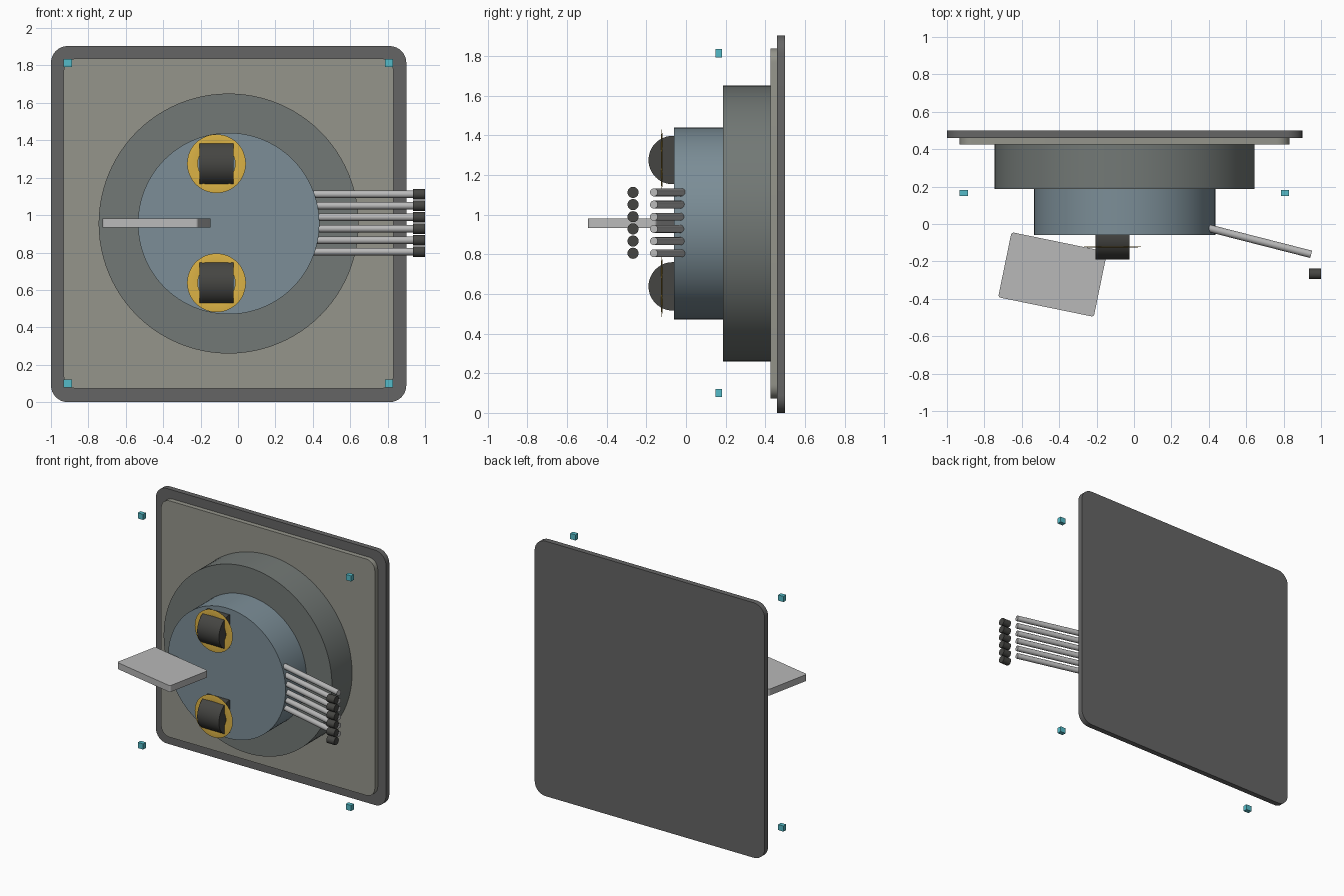
import bpy, bmesh, math
from mathutils import Matrix, Vector

if "Cube" in bpy.data.objects:
    bpy.data.objects.remove(bpy.data.objects["Cube"])


def material(name, rgb):
    m = bpy.data.materials.new(name)
    m.diffuse_color = (*rgb, 1)
    m.use_nodes = True
    m.node_tree.nodes["Principled BSDF"].inputs["Base Color"].default_value = m.diffuse_color
    return m


FRAME = material("dark_grey", (0.13, 0.13, 0.13))
PANEL = material("warm_grey", (0.30, 0.30, 0.26))
DRUM = material("mid_grey", (0.17, 0.19, 0.18))
BLUE = material("blue_grey", (0.20, 0.27, 0.31))
GOLD = material("gold", (0.72, 0.45, 0.06))
DARK = material("charcoal", (0.06, 0.06, 0.055))
LIGHT = material("light_grey", (0.48, 0.48, 0.48))
TEAL = material("teal", (0.09, 0.50, 0.58))


def finish(name, bm, mat, smooth=False):
    me = bpy.data.meshes.new(name)
    bm.to_mesh(me)
    bm.free()
    me.materials.append(mat)
    ob = bpy.data.objects.new(name, me)
    bpy.context.collection.objects.link(ob)
    if smooth:
        bpy.ops.object.select_all(action='DESELECT')
        ob.select_set(True)
        bpy.context.view_layer.objects.active = ob
        bpy.ops.object.shade_smooth_by_angle(angle=math.radians(35))
    return ob


def box(name, centre, size, mat, axis=None, radius=0, turn=0):
    """Box whose edges parallel to `axis` are rounded, turned about z."""
    bm = bmesh.new()
    bmesh.ops.create_cube(bm, size=1)
    bmesh.ops.scale(bm, vec=size, verts=bm.verts)
    if radius:
        edges = [e for e in bm.edges
                 if abs((e.verts[0].co - e.verts[1].co).normalized()[axis]) > 0.9]
        bmesh.ops.bevel(bm, geom=edges, offset=radius, segments=8,
                        profile=0.5, affect='EDGES')
    bm.transform(Matrix.Translation(centre) @ Matrix.Rotation(turn, 4, 'Z'))
    return finish(name, bm, mat, bool(radius))


def rod(name, start, end, radius, mat, sides=24):
    """Capped cylinder between two points."""
    a, b = Vector(start), Vector(end)
    bm = bmesh.new()
    bmesh.ops.create_cone(bm, cap_ends=True, segments=sides, radius1=radius,
                          radius2=radius, depth=(b - a).length)
    turn = (b - a).to_track_quat('Z', 'Y').to_matrix().to_4x4()
    bm.transform(Matrix.Translation((a + b) / 2) @ turn)
    return finish(name, bm, mat, True)


def flat_ring(name, centre, inner, outer, half, mat, sides=48):
    """Thin ring facing -y with tapered rims."""
    bm = bmesh.new()
    mid = (inner + outer) / 2
    profile = [(inner, 0), (mid, -half), (outer, 0), (mid, half)]
    rows = [[bm.verts.new((r * math.cos(t), y, r * math.sin(t))) for r, y in profile]
            for t in (2 * math.pi * i / sides for i in range(sides))]
    for i in range(sides):
        p, q = rows[i], rows[(i + 1) % sides]
        for j in range(4):
            k = (j + 1) % 4
            bm.faces.new((p[j], p[k], q[k], q[j]))
    bmesh.ops.recalc_face_normals(bm, faces=bm.faces)
    bm.transform(Matrix.Translation(centre))
    return finish(name, bm, mat, True)


# Square backing plates
box("back_plate", (-0.05, 0.48, 0.952), (1.9, 0.04, 1.904), FRAME, 1, 0.09)
box("front_panel", (-0.05, 0.4425, 0.955), (1.765, 0.035, 1.765), PANEL, 1, 0.07)

# Stepped round body
rod("large_drum", (-0.05, 0.43, 0.955), (-0.05, 0.187, 0.955), 0.695, DRUM, 96)
rod("small_drum", (-0.05, 0.19, 0.955), (-0.05, -0.06, 0.955), 0.485, BLUE, 96)

# Rollers with gold rings
for side, z in (("upper", 1.275), ("lower", 0.638)):
    rod(side + "_roller", (-0.205, -0.067, z), (-0.025, -0.067, z), 0.122, DARK, 48)
    flat_ring(side + "_ring", (-0.115, -0.122, z), 0.1, 0.157, 0.003, GOLD)

# Tilted lever plate
box("lever_plate", (-0.435, -0.27, 0.957), (0.522, 0.355, 0.048), LIGHT,
    2, 0.014, math.radians(-11.6))

# Row of rods and their detached tips
for i in range(6):
    z = 0.805 + i * 0.0614
    rod(f"rod_{i + 1}", (0.34, -0.007, z), (0.947, -0.162, z), 0.02, LIGHT)
    rod(f"rod_tip_{i + 1}", (0.936, -0.267, z), (1.0, -0.267, z), 0.028, DARK)

# Corner studs
for i, (x, z) in enumerate((x, z) for x in (-0.91, 0.808) for z in (0.1, 1.814)):
    box(f"corner_stud_{i + 1}", (x, 0.165, z), (0.044, 0.032, 0.042), TEAL)
